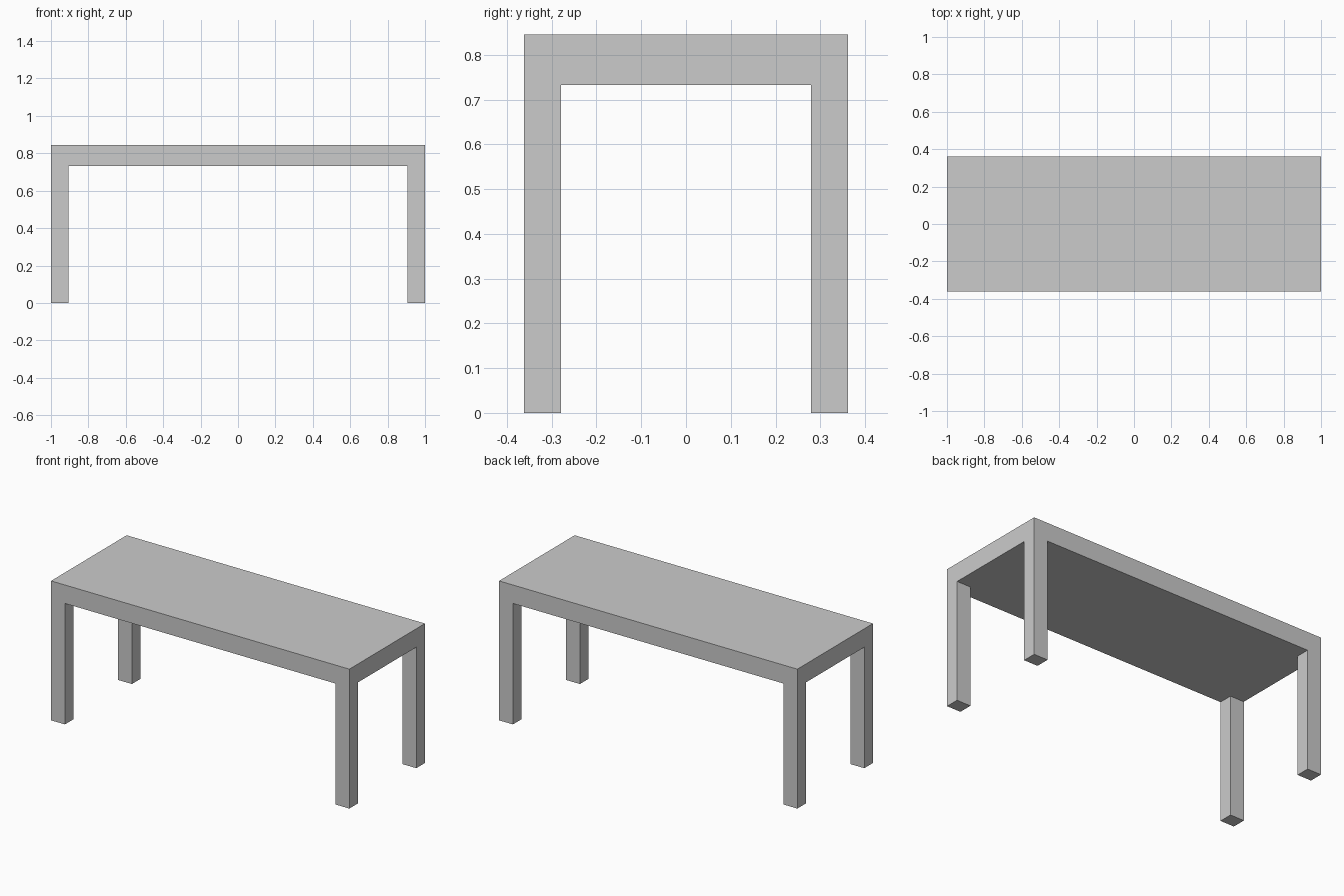
import bpy, bmesh, math

if "Cube" in bpy.data.objects:
    bpy.data.objects.remove(bpy.data.objects["Cube"])

XS = (-1.0, -0.907, 0.907, 1.0)
YS = (-0.362, -0.279, 0.279, 0.362)
TOP, UNDER = 0.845, 0.733

bm = bmesh.new()

# Thick slab: a 3 x 3 cell sheet at the underside, extruded up
verts = [[bm.verts.new((x, y, UNDER)) for y in YS] for x in XS]
cells = {}
for i in range(3):
    for j in range(3):
        cells[i, j] = bm.faces.new((verts[i][j], verts[i][j + 1],
                                    verts[i + 1][j + 1], verts[i + 1][j]))


def extrude_z(faces, z, keep):
    geom = bmesh.ops.extrude_face_region(bm, geom=faces, use_keep_orig=keep)["geom"]
    for v in (g for g in geom if isinstance(g, bmesh.types.BMVert)):
        v.co.z = z


extrude_z(list(cells.values()), TOP, True)

# Four square legs pulled down from the corner cells, flush with the slab sides
corners = [f for f in bm.faces
           if all(abs(v.co.z - UNDER) < 1e-5 for v in f.verts)
           and abs(f.calc_center_median().x) > 0.9
           and abs(f.calc_center_median().y) > 0.27]
for f in corners:
    extrude_z([f], 0.0, False)

# Merge coplanar faces so each leg runs seamlessly into the slab
bmesh.ops.recalc_face_normals(bm, faces=bm.faces[:])
bmesh.ops.dissolve_limit(bm, angle_limit=math.radians(1),
                         verts=bm.verts[:], edges=bm.edges[:])

mesh = bpy.data.meshes.new("table")
bm.to_mesh(mesh)
bm.free()
bpy.context.collection.objects.link(bpy.data.objects.new("table", mesh))
